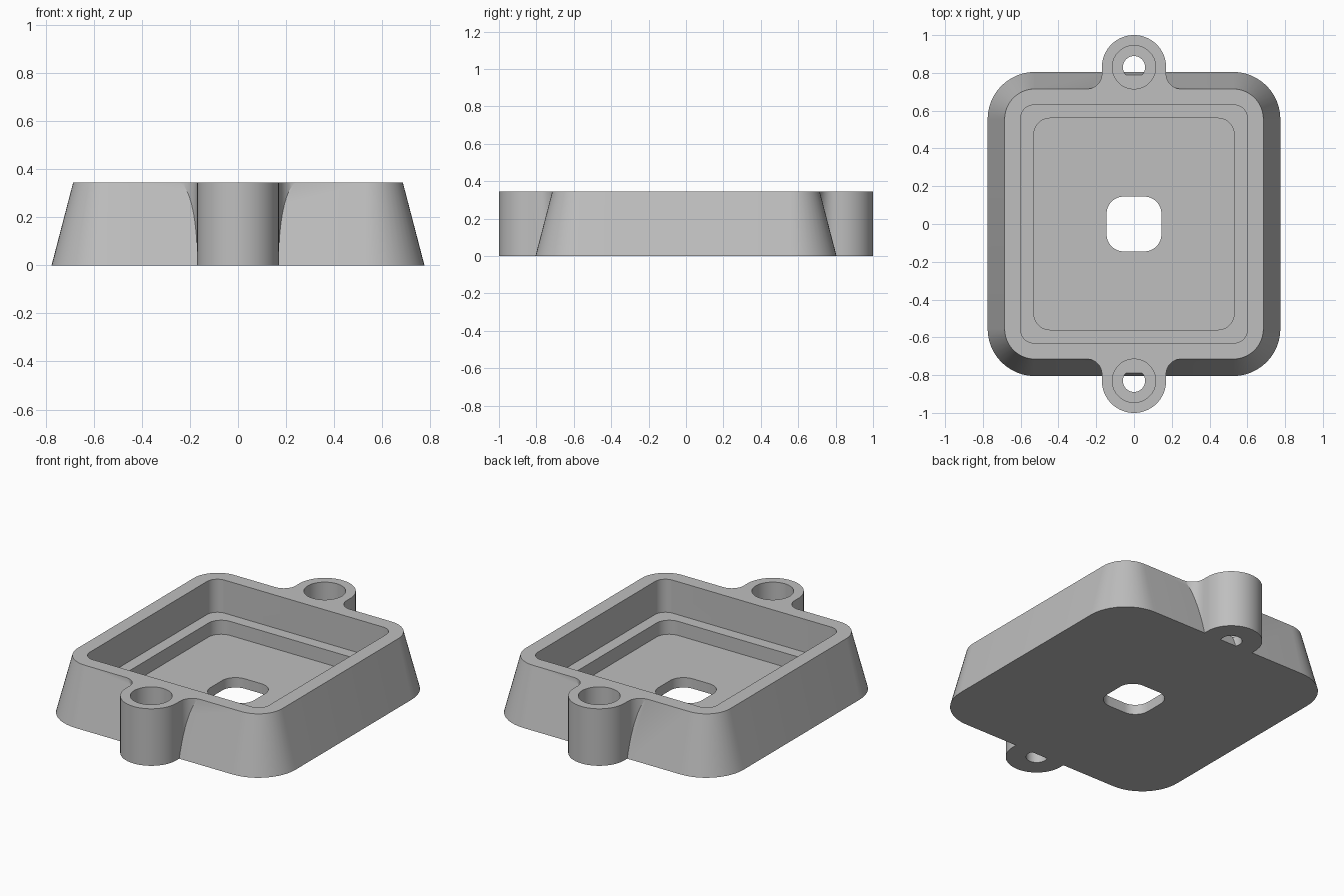
import bpy, bmesh, math

if "Cube" in bpy.data.objects:
    bpy.data.objects.remove(bpy.data.objects["Cube"])

HEIGHT = 0.345
FLOOR = 0.06      # thickness of the bottom plate
LEDGE = 0.145     # height of the step inside the pocket
LUG_Y = 0.83

grey = bpy.data.materials.new("plain grey")
grey.diffuse_color = (0.52, 0.52, 0.52, 1)
grey.use_nodes = True
grey.node_tree.nodes["Principled BSDF"].inputs["Base Color"].default_value = grey.diffuse_color


def arc(cx, cy, r, a0, a1, n):
    return [(cx + r * math.cos(math.radians(a0 + (a1 - a0) * i / n)),
             cy + r * math.sin(math.radians(a0 + (a1 - a0) * i / n))) for i in range(n + 1)]


def rounded_rect(hx, hy, r, n=12):
    pts = []
    for sx, sy, a in ((1, 1, 0), (-1, 1, 90), (-1, -1, 180), (1, -1, 270)):
        pts += arc(sx * (hx - r), sy * (hy - r), r, a, a + 90, n)
    return pts


def circle(cy, r, n=64):
    return arc(0, cy, r, 0, 360, n)[:-1]


def loft(name, low, high, z0, z1):
    """Solid between two outlines with the same number of points."""
    bm = bmesh.new()
    a = [bm.verts.new((x, y, z0)) for x, y in low]
    b = [bm.verts.new((x, y, z1)) for x, y in high]
    n = len(a)
    bm.faces.new(a[::-1])
    bm.faces.new(b)
    for i in range(n):
        j = (i + 1) % n
        bm.faces.new((a[i], a[j], b[j], b[i]))
    bmesh.ops.recalc_face_normals(bm, faces=bm.faces)
    me = bpy.data.meshes.new(name)
    bm.to_mesh(me)
    bm.free()
    me.materials.append(grey)
    ob = bpy.data.objects.new(name, me)
    bpy.context.collection.objects.link(ob)
    return ob


def combine(target, other, operation):
    """Apply a boolean and discard the helper."""
    mod = target.modifiers.new("cut", 'BOOLEAN')
    mod.operation = operation
    mod.solver = 'EXACT'
    mod.object = other
    bpy.context.view_layer.objects.active = target
    bpy.ops.object.modifier_apply(modifier=mod.name)
    bpy.data.objects.remove(other)


# Tapered housing
housing = loft("housing", rounded_rect(0.775, 0.805, 0.25),
               rounded_rect(0.685, 0.715, 0.16), 0, HEIGHT)

# Screw lugs with filleted necks and a small through hole
lug_outline = ([(-0.25, 0.67), (0.25, 0.67)]
               + arc(0.25, 0.795, 0.08, 270, 180, 10)
               + arc(0, LUG_Y, 0.17, 0, 180, 36)
               + arc(-0.25, 0.795, 0.08, 0, -90, 10))
for side in (1, -1):
    outline = [(x, side * y) for x, y in lug_outline]
    lug = loft("lug", outline, outline, 0, HEIGHT)
    hole = circle(side * LUG_Y, 0.059)
    combine(lug, loft("screw_hole", hole, hole, -0.1, 0.5), 'DIFFERENCE')
    combine(housing, lug, 'UNION')

# Counterbores, stepped pocket and central opening
cuts = [(circle(LUG_Y, 0.115), FLOOR), (circle(-LUG_Y, 0.115), FLOOR),
        (rounded_rect(0.60, 0.63, 0.07), LEDGE),
        (rounded_rect(0.53, 0.56, 0.085), FLOOR),
        (rounded_rect(0.145, 0.145, 0.09), -0.1)]
for outline, bottom in cuts:
    combine(housing, loft("cutter", outline, outline, bottom, 0.5), 'DIFFERENCE')

# Smooth the curved walls, keep the rims sharp
bpy.ops.object.select_all(action='DESELECT')
housing.select_set(True)
bpy.context.view_layer.objects.active = housing
bpy.ops.object.shade_smooth_by_angle(angle=math.radians(25))
